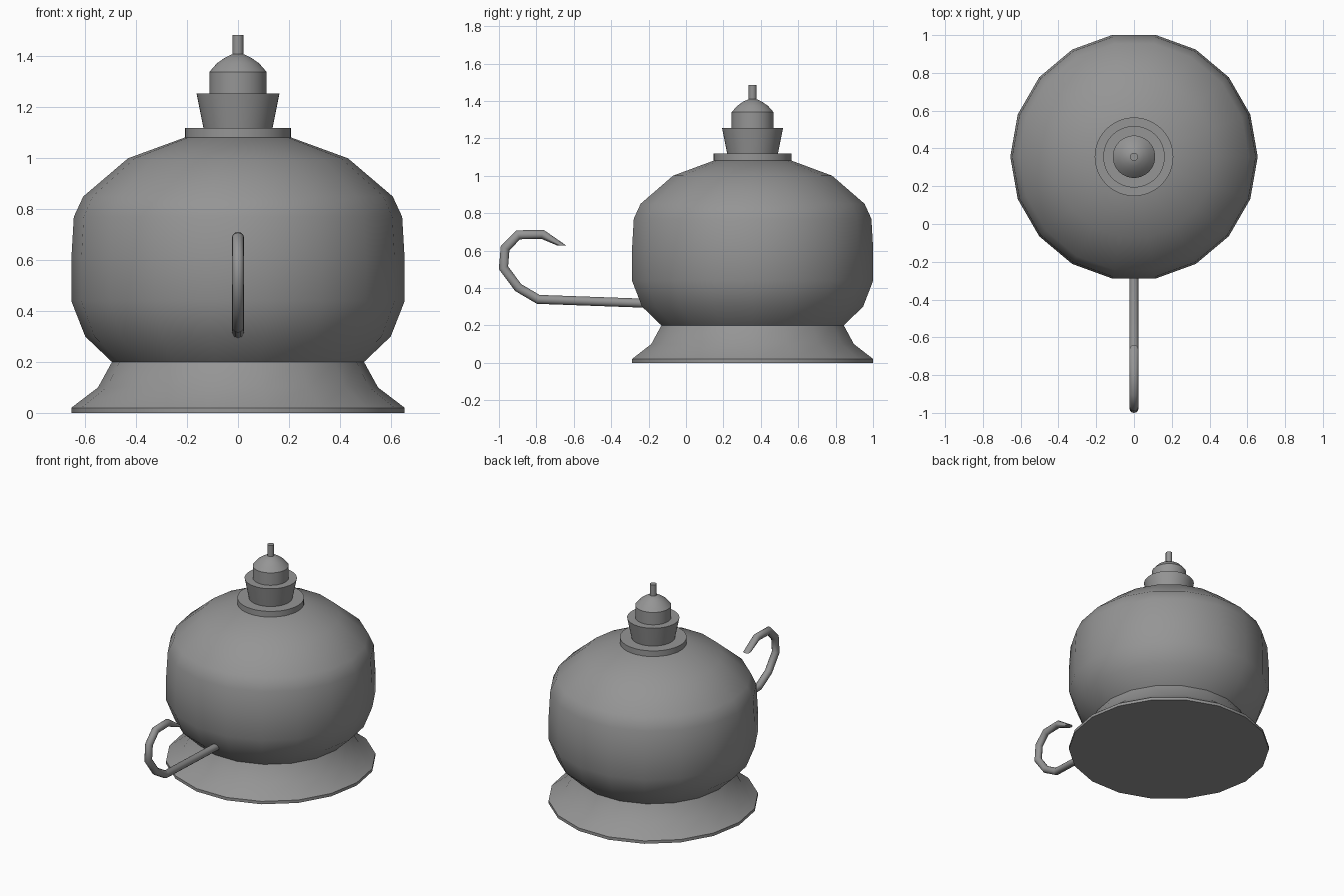
import bpy, bmesh, math
from mathutils import Vector

if "Cube" in bpy.data.objects:
    bpy.data.objects.remove(bpy.data.objects["Cube"], do_unlink=True)

CENTRE_Y = 0.356

grey = bpy.data.materials.new("grey_metal")
grey.use_nodes = True
colour = (0.3, 0.3, 0.3, 1)
grey.diffuse_color = colour
grey.node_tree.nodes["Principled BSDF"].inputs["Base Color"].default_value = colour


def loft(name, rings, angle, location=(0, 0, 0)):
    """Skin a list of equal rings, cap both ends and shade smooth."""
    bm = bmesh.new()
    loops = [[bm.verts.new(p) for p in ring] for ring in rings]
    n = len(loops[0])
    for a, b in zip(loops, loops[1:]):
        for i in range(n):
            j = (i + 1) % n
            bm.faces.new((a[i], a[j], b[j], b[i]))
    bm.faces.new(loops[0][::-1])
    bm.faces.new(loops[-1])
    bmesh.ops.recalc_face_normals(bm, faces=bm.faces)
    mesh = bpy.data.meshes.new(name)
    bm.to_mesh(mesh)
    bm.free()
    mesh.materials.append(grey)
    obj = bpy.data.objects.new(name, mesh)
    obj.location = location
    bpy.context.collection.objects.link(obj)
    bpy.ops.object.select_all(action='DESELECT')
    obj.select_set(True)
    bpy.context.view_layer.objects.active = obj
    bpy.ops.object.shade_smooth_by_angle(angle=math.radians(angle))
    return obj


def lathe(name, profile, sides):
    """Turn a (radius, height) profile around the vertical axis."""
    turns = [math.tau * i / sides for i in range(sides)]
    rings = [[(r * math.cos(a), r * math.sin(a), z) for a in turns]
             for r, z in profile]
    return loft(name, rings, 35, (0, CENTRE_Y, 0))


def tube(name, path, radius, sides, end_dir):
    """Sweep a round section along a (y, z) path with mitred bends."""
    pts = [Vector(p) for p in path]
    dirs = [(b - a).normalized() for a, b in zip(pts, pts[1:])]
    rings = []
    for i, p in enumerate(pts):
        before, after = dirs[max(i - 1, 0)], dirs[min(i, len(dirs) - 1)]
        t = (before + after).normalized()
        stretch = 1 / t.dot(before)
        if i == len(pts) - 1:
            t, stretch = Vector(end_dir), 1
        ring = []
        for k in range(sides):
            a = math.tau * k / sides
            s = radius * stretch * math.sin(a)
            ring.append((radius * math.cos(a), p.x - t.y * s, p.y + t.x * s))
        rings.append(ring)
    return loft(name, rings, 60)


# Flared foot and faceted round body
lathe("base", [(0.655, 0), (0.655, 0.02), (0.55, 0.1), (0.495, 0.2)], 18)
lathe("body", [(0.495, 0.2), (0.6, 0.3), (0.655, 0.44), (0.655, 0.6),
               (0.645, 0.77), (0.608, 0.85), (0.432, 1.0), (0.2, 1.085)], 18)

# Collar, flared neck, domed cap and top pin
lathe("collar", [(0.208, 1.075), (0.208, 1.12)], 48)
lathe("neck", [(0.136, 1.12), (0.163, 1.255)], 48)
lathe("cap", [(0.112, 1.255), (0.112, 1.34), (0.082, 1.374),
              (0.05, 1.396), (0.02, 1.41)], 48)
lathe("pin", [(0.021, 1.4), (0.021, 1.485)], 24)

# Hooked handle with its tip cut level
tube("handle", [(-0.15, 0.316), (-0.79, 0.339), (-0.897, 0.402),
                (-0.976, 0.508), (-0.967, 0.613), (-0.897, 0.684),
                (-0.768, 0.687), (-0.664, 0.627)], 0.024, 12, (0, -1))
